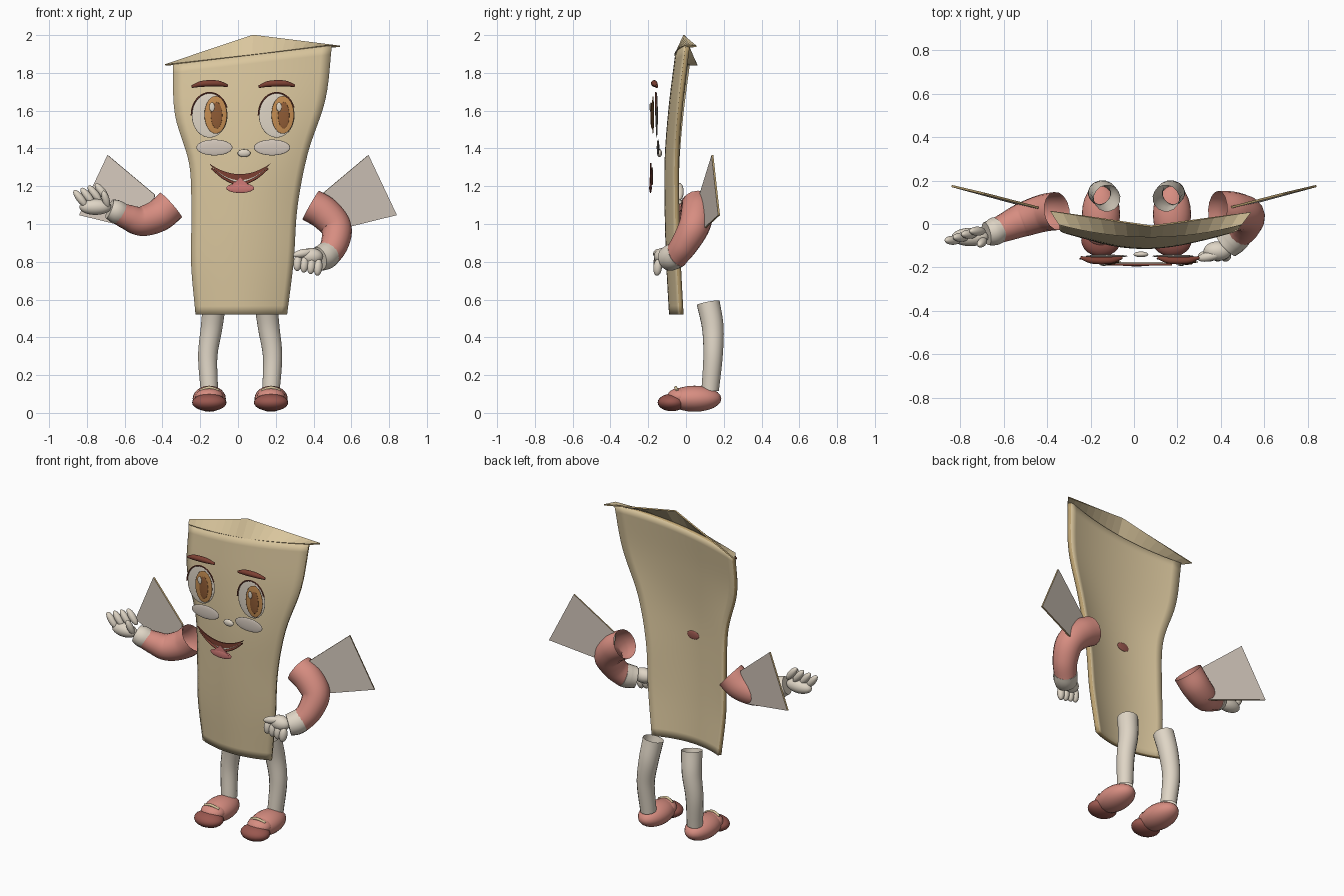
import bpy, bmesh, math
from mathutils import Vector

if "Cube" in bpy.data.objects:
    bpy.data.objects.remove(bpy.data.objects["Cube"])


def material(name, r, g, b):
    rgb = [(c / 255) ** 2.2 for c in (r, g, b)] + [1]
    m = bpy.data.materials.new(name)
    m.diffuse_color = rgb
    m.use_nodes = True
    m.node_tree.nodes["Principled BSDF"].inputs["Base Color"].default_value = rgb
    return m


TAN = material("paper tan", 217, 197, 156)
RIM = material("edge tan", 186, 160, 112)
PINK = material("rose pink", 214, 140, 128)
WHITE = material("off white", 222, 212, 196)
TOE = material("dusty maroon", 152, 88, 80)
IRIS = material("amber", 196, 140, 82)
PUPIL = material("brown", 142, 92, 56)
DARK = material("dark red brown", 124, 66, 54)
TONGUE = material("tongue pink", 208, 122, 118)
GREY = material("warm grey", 210, 198, 186)


def spline(points, steps=8):
    """Smooth path through points of any dimension."""
    p = [Vector(q) for q in points]
    p = [2 * p[0] - p[1]] + p + [2 * p[-1] - p[-2]]
    out = []
    for i in range(1, len(p) - 2):
        a, b, c, d = p[i - 1:i + 3]
        for k in range(steps):
            t = k / steps
            out.append(b + (c - a) * (t / 2) + (2 * a - 5 * b + 4 * c - d) * (t * t / 2)
                       + (3 * b - a - 3 * c + d) * (t ** 3 / 2))
    return out + [p[-2]]


def mesh_object(name, verts, faces, mats, thickness=0, smooth=False, offset=0):
    me = bpy.data.meshes.new(name)
    me.from_pydata(verts, [], faces)
    for m in mats:
        me.materials.append(m)
    me.polygons.foreach_set("use_smooth", [smooth] * len(faces))
    ob = bpy.data.objects.new(name, me)
    bpy.context.collection.objects.link(ob)
    if thickness:
        mod = ob.modifiers.new("thickness", "SOLIDIFY")
        mod.thickness = thickness
        mod.offset = offset
        mod.material_offset_rim = len(mats) - 1
    return ob


def sheet(name, rows, mats, thickness, smooth=True, offset=0):
    """Surface through rows of points."""
    n = len(rows[0])
    faces = [(j * n + i, j * n + i + 1, (j + 1) * n + i + 1, (j + 1) * n + i)
             for j in range(len(rows) - 1) for i in range(n - 1)]
    return mesh_object(name, [v for r in rows for v in r], faces, mats, thickness, smooth, offset)


def tube(name, points, mat, caps=False):
    """Round tube through (x, y, z, radius) points."""
    path = spline(points)
    cu = bpy.data.curves.new(name, "CURVE")
    cu.dimensions = "3D"
    cu.bevel_depth = 1
    cu.bevel_resolution = 6
    cu.use_fill_caps = caps
    s = cu.splines.new("POLY")
    s.points.add(len(path) - 1)
    for pt, q in zip(s.points, path):
        pt.co = (*q[:3], 1)
        pt.radius = q[3]
    cu.materials.append(mat)
    ob = bpy.data.objects.new(name, cu)
    bpy.context.collection.objects.link(ob)
    bpy.ops.object.select_all(action="DESELECT")
    bpy.context.view_layer.objects.active = ob
    ob.select_set(True)
    bpy.ops.object.convert(target="MESH")
    bpy.ops.object.shade_smooth_by_angle()


def ball(name, loc, size, mat, aim=None):
    """Ellipsoid; aim turns its z axis."""
    bpy.ops.mesh.primitive_uv_sphere_add(segments=24, ring_count=12, location=loc)
    ob = bpy.context.object
    ob.name = name
    ob.scale = size
    if aim:
        ob.rotation_euler = Vector(aim).to_track_quat("Z", "Y").to_euler()
    ob.data.materials.append(mat)
    bpy.ops.object.shade_smooth()
    return ob


# Body: curved tapering slab; each station is left x, right x, front y
stations = [(-.225, .26, -.09), (-.248, .295, -.105), (-.247, .315, -.113),
            (-.258, .37, -.113), (-.334, .463, -.092), (-.345, .497, -.058)]
path = spline(stations, 6)
COLS = 16
rows = []
for j, (x0, x1, y) in enumerate(path):
    t = j / (len(path) - 1)
    row = []
    for i in range(COLS + 1):
        u = i / COLS
        top = 1.845 + .1 * u
        row.append((x0 + (x1 - x0) * u, y + .055 * (2 * u - 1) ** 2, .52 + t * (top - .52)))
    rows.append(row)
sheet("body", rows, [TAN, RIM], .024, offset=-1)

# Top flap rising from the body's upper edge to a peak
left, peak, right = Vector((-.385, .06, 1.842)), Vector((.08, -.01, 2)), Vector((.54, .055, 1.94))
ridge = []
for i in range(COLS + 1):
    u = 2 * i / COLS
    ridge.append(left.lerp(peak, u) if u < 1 else peak.lerp(right, u - 1))
sheet("top_flap", [rows[-1], ridge], [TAN, RIM], .008, smooth=False)

# Small oval on the back
ball("back_spot", (.01, -.088, 1.2), (.042, .006, .026), TOE).location.y = -.086

# Eyes and brows
for side, x in (("right", -.15), ("left", .205)):
    ball(side + "_eye_white", (x, -.155, 1.575), (.095, .006, .118), WHITE)
    ball(side + "_iris", (x + .032, -.175, 1.578), (.06, .006, .1), IRIS)
    ball(side + "_pupil", (x + .037, -.183, 1.575), (.03, .005, .07), PUPIL)
    ball(side + "_eye_glint", (x + .012, -.189, 1.62), (.014, .004, .024), WHITE)
    lash = [(x + .097 * math.cos(a), -.16, 1.575 + .12 * math.sin(a), .004)
            for a in [math.radians(d) for d in range(20, 181, 20)]]
    tube(side + "_lash", lash, DARK)
    tube(side + "_brow", [(x - .095, -.155, 1.727, .007), (x - .04, -.167, 1.742, .016),
                          (x + .04, -.167, 1.744, .016), (x + .095, -.155, 1.732, .007)], DARK, True)
    ball(side + "_cheek", (x - .025 if x > 0 else x + .025, -.148, 1.405), (.096, .007, .042), GREY)
ball("nose", (.032, -.14, 1.375), (.034, .013, .021), WHITE)


# Mouth: crescents between two arcs
def crescent(name, half, high, sag_top, sag_low, y, mat):
    arcs = []
    for sag in (sag_top, sag_low):
        arcs.append([(.01 + half * s / 10, y, high - sag * (1 - (s / 10) ** 2))
                     for s in range(-10, 11)])
    sheet(name, arcs, [mat], .008, smooth=False)


crescent("upper_lip", .165, 1.322, .058, .09, -.186, DARK)
crescent("teeth", .14, 1.298, .06, .088, -.18, WHITE)
tube("lower_lip", [(-.14, -.184, 1.295, .005), (-.07, -.184, 1.24, .007), (.01, -.184, 1.212, .008),
                   (.09, -.184, 1.24, .007), (.16, -.184, 1.295, .005)], DARK)
ball("tongue", (.012, -.188, 1.19), (.074, .007, .026), TONGUE)
mesh_object("tongue_top", [(-.05, -.19, 1.195), (.07, -.19, 1.195), (.012, -.19, 1.245)],
            [(0, 1, 2)], [TONGUE], .006)

# Wings: thin four-sided panels
for side, s in (("left", 1), ("right", -1)):
    corners = [(.44 * s, .075, 1.155), (.69 * s, .14, 1.365), (.84 * s, .175, 1.047), (.47 * s, .075, .955)]
    mesh_object(side + "_wing", corners, [(0, 1, 2, 3)], [GREY, RIM], .01)

# Sleeves and cuffs
tube("left_sleeve", [(.385, .065, 1.1, .088), (.46, .06, 1.055, .088), (.52, .04, .98, .082),
                     (.51, -.01, .89, .073), (.465, -.06, .82, .064)], PINK)
tube("left_cuff", [(.478, -.045, .84, .07), (.455, -.072, .825, .07), (.425, -.1, .815, .064)], WHITE, True)
tube("right_sleeve", [(-.355, .06, 1.1, .088), (-.42, .05, 1.045, .086), (-.51, .02, 1.015, .079),
                      (-.58, -.01, 1.035, .068), (-.64, -.035, 1.06, .058)], PINK)
tube("right_cuff", [(-.625, -.025, 1.055, .062), (-.65, -.038, 1.068, .062),
                    (-.68, -.045, 1.08, .054)], WHITE, True)

# Hands
ball("left_palm", (.385, -.125, .828), (.065, .045, .045), WHITE)
ball("right_palm", (-.755, -.06, 1.09), (.085, .042, .042), WHITE)
ball("left_thumb", (.345, -.15, .845), (.022, .022, .055), WHITE, (-1, -.2, -.2))
ball("right_thumb", (-.7, -.085, 1.13), (.02, .02, .05), WHITE, (-.3, -.3, 1))
for i in range(4):
    ball("left_finger", (.316 + .036 * i, -.15, .795 - .008 * i), (.022, .024, .045), WHITE, (.1, .1, 1))
    ball("right_finger", (-.835 + .038 * i, -.075 + .014 * i, 1.135 + .012 * i), (.021, .021, .055),
         WHITE, (-.7, 0, .9))

# Legs, shoes, toe caps and straps
for side, s, x in (("right", -1, -.152), ("left", 1, .175)):
    tube(side + "_leg", [(x - s * .028, .118, .582, .062), (x - s * .012, .142, .45, .058),
                         (x + s * .008, .143, .3, .052), (x, .128, .12, .047)], WHITE)
    ball(side + "_shoe", (x, .045, .075), (.088, .142, .069), PINK)
    ball(side + "_toe_cap", (x, -.075, .055), (.091, .075, .046), TOE)
    ball(side + "_shoe_top", (x, -.03, .085), (.075, .07, .048), PINK)
    tube(side + "_strap", [(x - .05, -.045, .118, .008), (x, -.055, .134, .008),
                           (x + .05, -.045, .118, .008)], TAN, True)
